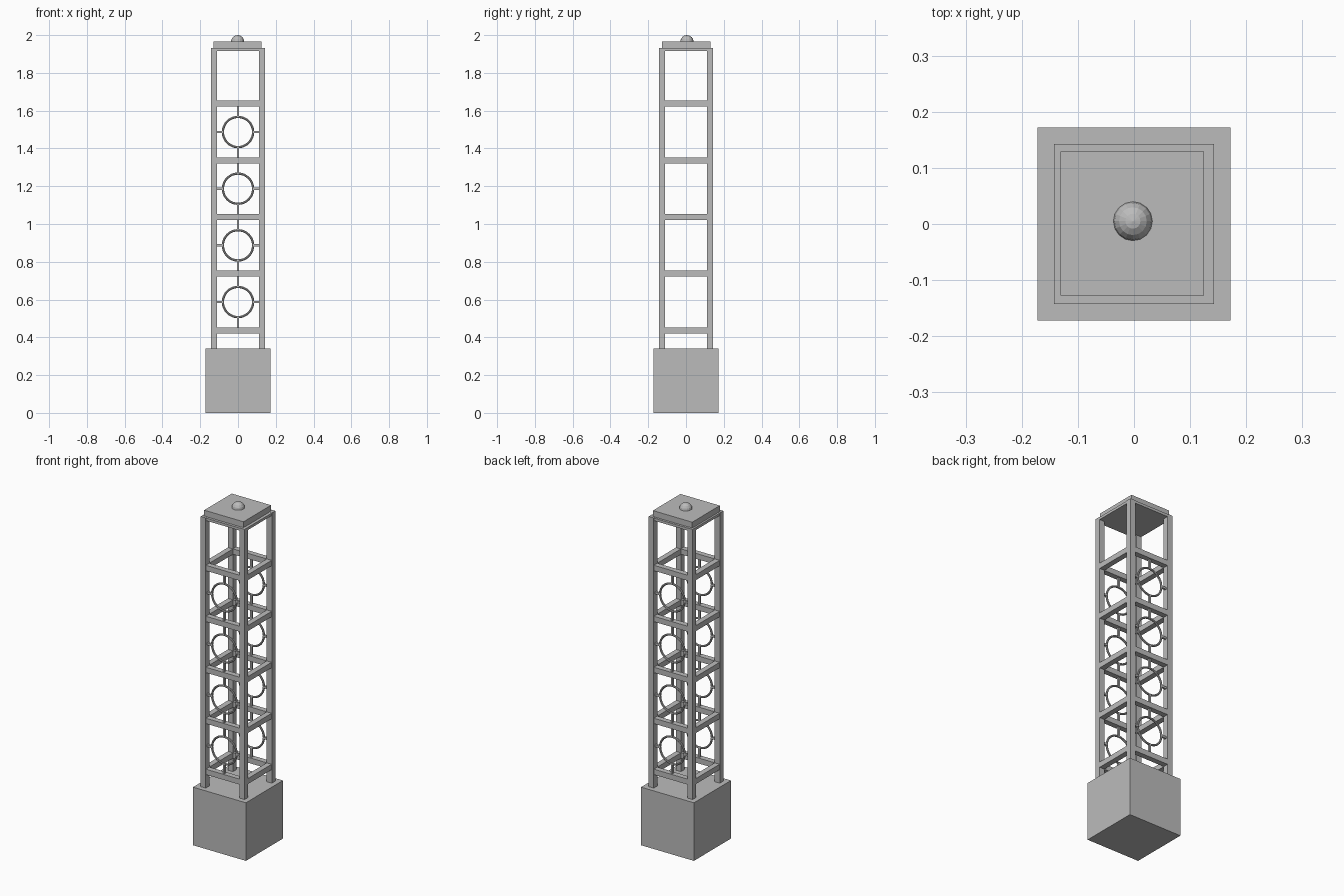
import bpy, math

if "Cube" in bpy.data.objects:
    bpy.data.objects.remove(bpy.data.objects["Cube"])

grey = bpy.data.materials.new("plain grey")
grey.diffuse_color = (0.5, 0.5, 0.5, 1)
grey.use_nodes = True
grey.node_tree.nodes["Principled BSDF"].inputs["Base Color"].default_value = grey.diffuse_color


def finish(name):
    ob = bpy.context.object
    ob.name = name
    ob.data.materials.append(grey)
    return ob


def box(name, x0, x1, y0, y1, z0, z1):
    bpy.ops.mesh.primitive_cube_add(
        size=1, location=((x0 + x1) / 2, (y0 + y1) / 2, (z0 + z1) / 2))
    bpy.context.object.scale = (x1 - x0, y1 - y0, z1 - z0)
    bpy.ops.object.transform_apply(location=False, rotation=False, scale=True)
    return finish(name)


OUT, IN, MID = 0.143, 0.110, 0.1265   # post outer / inner faces, centre line
BASE, TOP = 0.342, 1.932

# Solid plinth
box("plinth", -0.172, 0.172, -0.172, 0.172, 0, BASE)

# Corner posts
for sx in (-1, 1):
    for sy in (-1, 1):
        x, y = sx * MID, sy * MID
        h = (OUT - IN) / 2
        box("corner_post", x - h, x + h, y - h, y + h, BASE, TOP)

# Horizontal rails on all four sides
levels = [0.437 + 0.3 * i for i in range(5)]
RH = 0.016
for z in levels:
    for s in (-1, 1):
        a, b = sorted((s * IN, s * (OUT - 0.001)))
        box("cross_rail", -IN, IN, a, b, z - RH, z + RH)
        box("side_rail", a, b, -IN, IN, z - RH, z + RH)

# Rings held by four short spokes, front and back only
R, r, w = 0.080, 0.006, 0.006
for z in (l + 0.15 for l in levels[:4]):
    for s in (-1, 1):
        y = s * MID
        bpy.ops.mesh.primitive_torus_add(
            major_radius=R, minor_radius=r, major_segments=32, minor_segments=8,
            location=(0, y, z), rotation=(math.pi / 2, 0, 0))
        finish("ring")
        bpy.ops.object.shade_smooth_by_angle()
        for d in (-1, 1):
            a, b = sorted((d * R, d * IN))
            box("side_spoke", a, b, y - w, y + w, z - w, z + w)
            a, b = sorted((d * R, d * (0.15 - RH)))
            box("upright_spoke", -w, w, y - w, y + w, z + a, z + b)

# Roof plate, cap and ball finial
box("roof_plate", -OUT + .001, OUT - .001, -OUT + .001, OUT - .001, 1.916, TOP - .001)
box("cap", -0.131, 0.125, -0.127, 0.129, TOP - .005, 1.966)
bpy.ops.mesh.primitive_uv_sphere_add(segments=16, ring_count=8, radius=0.035,
                                     location=(-0.002, 0.005, 1.965))
finish("ball_finial")
